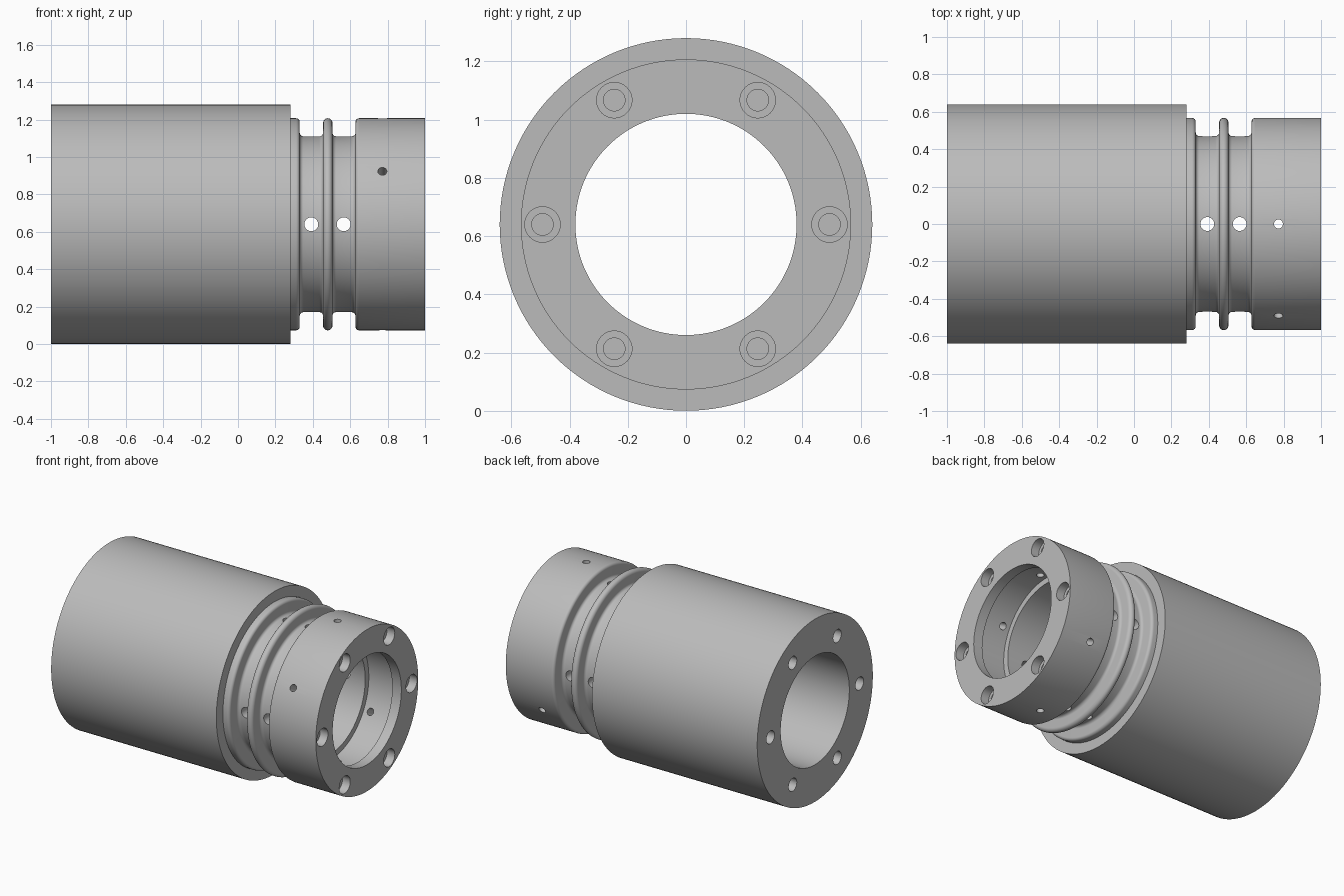
import bpy, bmesh
from math import cos, sin, pi, radians
from mathutils import Matrix, Vector

if "Cube" in bpy.data.objects:
    bpy.data.objects.remove(bpy.data.objects["Cube"])

AXIS_Z = 0.64
BORE = 0.38

steel = bpy.data.materials.new("machined_grey")
steel.use_nodes = True
grey = (0.5, 0.5, 0.5, 1)
steel.diffuse_color = grey
steel.node_tree.nodes["Principled BSDF"].inputs["Base Color"].default_value = grey


def lathe(bm, profile, segs, closed, matrix):
    """Spin (x, radius) points about local x; end caps when not closed."""
    rings = [[bm.verts.new(matrix @ Vector((x, r * cos(2 * pi * i / segs), r * sin(2 * pi * i / segs))))
              for i in range(segs)] for x, r in profile]
    pairs = list(zip(rings, rings[1:]))
    if closed:
        pairs.append((rings[-1], rings[0]))
    else:
        bm.faces.new(rings[0])
        bm.faces.new(rings[-1])
    for a, b in pairs:
        for i in range(segs):
            j = (i + 1) % segs
            bm.faces.new((a[i], a[j], b[j], b[i]))


def arc(cx, cr, radius, start, end, steps=6):
    return [(cx + radius * cos(radians(start + (end - start) * k / steps)),
             cr + radius * sin(radians(start + (end - start) * k / steps)))
            for k in range(steps + 1)]


def make_object(name, bm):
    bmesh.ops.recalc_face_normals(bm, faces=bm.faces)
    mesh = bpy.data.meshes.new(name)
    bm.to_mesh(mesh)
    bm.free()
    obj = bpy.data.objects.new(name, mesh)
    mesh.materials.append(steel)
    bpy.context.collection.objects.link(obj)
    return obj


# Sleeve outline: barrel, rounded shoulder, two grooves around a rib, end collar
NECK, RIM, F = 0.47, 0.567, 0.02
outline = [(-1, BORE), (-1, 0.64), (0.28, 0.64), (0.28, RIM)]
outline += arc(0.31, RIM - F, F, 90, 0)
outline += arc(0.33 + F, NECK + F, F, 180, 270)
outline += arc(0.455 - F, NECK + F, F, 270, 360)
outline += arc(0.48, RIM - 0.025, 0.025, 180, 0, 12)
outline += arc(0.505 + F, NECK + F, F, 180, 270)
outline += arc(0.628 - F, NECK + F, F, 270, 360)
outline += arc(0.628 + F, RIM - F, F, 180, 90)
outline += [(1, RIM), (1, BORE)]
# Internal recess behind the end lip
outline += [(0.93, BORE), (0.93, 0.42), (0.72, 0.42), (0.72, BORE)]

bm = bmesh.new()
lathe(bm, outline, 128, True, Matrix.Translation((0, 0, AXIS_Z)))
sleeve = make_object("sleeve", bm)

# Hole cutters, all separate solids
bm = bmesh.new()
for k in range(6):
    a = k * pi / 3
    y, z = 0.493 * cos(a), AXIS_Z + 0.493 * sin(a)
    # Counterbored screw holes in the collar, plain blind holes in the barrel
    lathe(bm, [(0.75, 0.037), (0.94, 0.037), (0.94, 0.061), (1.05, 0.061)],
          32, False, Matrix.Translation((0, y, z)))
    lathe(bm, [(-1.05, 0.045), (-0.8, 0.045)], 32, False, Matrix.Translation((0, y, z)))


def radial_hole(x, angle, radius):
    m = (Matrix.Translation((x, 0, AXIS_Z)) @ Matrix.Rotation(radians(angle), 4, 'X')
         @ Matrix.Rotation(pi / 2, 4, 'Z'))
    lathe(bm, [(0.3, radius), (0.7, radius)], 32, False, m)


for x in (0.392, 0.565):
    for angle in (0, 90, 180, 270):
        radial_hole(x, angle, 0.037)
for angle in (90, 150, 270, 330):
    radial_hole(0.772, angle, 0.024)
cutter = make_object("hole_cutter", bm)
cutter.hide_render = True

# Drill the holes
mod = sleeve.modifiers.new("holes", 'BOOLEAN')
mod.operation = 'DIFFERENCE'
mod.solver = 'EXACT'
mod.object = cutter
bpy.ops.object.select_all(action='DESELECT')
sleeve.select_set(True)
bpy.context.view_layer.objects.active = sleeve
bpy.ops.object.modifier_apply(modifier=mod.name)
bpy.data.objects.remove(cutter)
bpy.ops.object.shade_smooth_by_angle(angle=radians(30))
